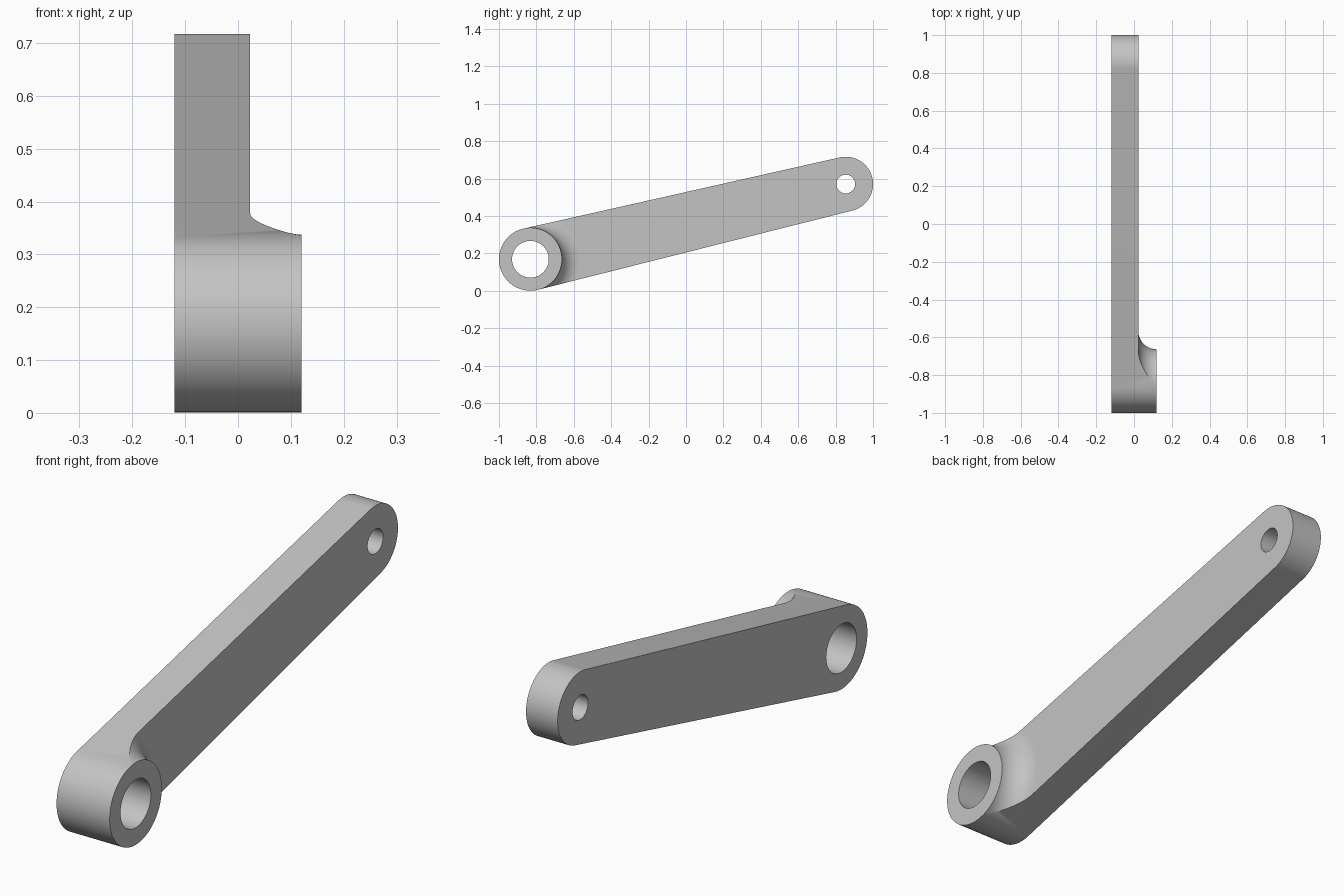
import bpy, bmesh
from math import pi, sin, cos, atan2, acos, hypot, radians
from mathutils import Matrix, Vector

cube = bpy.data.objects.get("Cube")
if cube:
    bpy.data.objects.remove(cube, do_unlink=True)

BIG, BIG_R, BIG_HOLE = (-0.832, 0.169), 0.168, 0.098
SMALL, SMALL_R, SMALL_HOLE = (0.854, 0.571), 0.146, 0.05
BACK, PLATE, FRONT = -0.12, 0.023, 0.12

steel = bpy.data.materials.new("steel grey")
steel.use_nodes = True
grey = (0.55, 0.55, 0.55, 1)
steel.diffuse_color = grey
steel.node_tree.nodes["Principled BSDF"].inputs["Base Color"].default_value = grey


def make_object(name, bm):
    bmesh.ops.recalc_face_normals(bm, faces=bm.faces)
    mesh = bpy.data.meshes.new(name)
    bm.to_mesh(mesh)
    bm.free()
    mesh.materials.append(steel)
    obj = bpy.data.objects.new(name, mesh)
    bpy.context.collection.objects.link(obj)
    return obj


def arc(centre, radius, start, end, steps):
    angles = [start + (end - start) * i / steps for i in range(steps + 1)]
    return [(centre[0] + radius * cos(a), centre[1] + radius * sin(a)) for a in angles]


def prism(name, outline, x0, x1):
    bm = bmesh.new()
    face = bm.faces.new([bm.verts.new((x0, y, z)) for y, z in outline])
    ext = bmesh.ops.extrude_face_region(bm, geom=[face], use_keep_orig=True)
    verts = [g for g in ext["geom"] if isinstance(g, bmesh.types.BMVert)]
    bmesh.ops.translate(bm, vec=(x1 - x0, 0, 0), verts=verts)
    return make_object(name, bm)


def subtract(target, cutter):
    cutter.hide_render = True
    mod = target.modifiers.new("cut", "BOOLEAN")
    mod.operation, mod.solver, mod.object = "DIFFERENCE", "EXACT", cutter
    bpy.context.view_layer.objects.active = target
    bpy.ops.object.modifier_apply(modifier=mod.name)
    bpy.data.objects.remove(cutter, do_unlink=True)


# Arm blank: two round ends joined by tangent lines
dy, dz = SMALL[0] - BIG[0], SMALL[1] - BIG[1]
tilt = atan2(dz, dy)
spread = acos((BIG_R - SMALL_R) / hypot(dy, dz))
outline = (arc(BIG, BIG_R, tilt + spread, tilt + 2 * pi - spread, 56)
           + arc(SMALL, SMALL_R, tilt - spread, tilt + spread, 56))
arm = prism("crank_arm", outline, BACK, FRONT)

# Turned relief around the boss, leaving a concave fillet down to the plate
fillet = FRONT - PLATE
rim = BIG_R + 0.0006
profile = arc((rim + fillet, FRONT), fillet, pi, 1.5 * pi, 16)
profile += [(3, PLATE), (3, 0.3), (rim, 0.3)]
bm = bmesh.new()
count = 128
rings = []
for i in range(count):
    a = tilt + 2 * pi * i / count
    rings.append([bm.verts.new((x, BIG[0] + r * cos(a), BIG[1] + r * sin(a)))
                  for r, x in profile])
for i, ring in enumerate(rings):
    following = rings[(i + 1) % count]
    for j in range(len(profile)):
        k = (j + 1) % len(profile)
        bm.faces.new((ring[j], ring[k], following[k], following[j]))
subtract(arm, make_object("relief_cutter", bm))

# Through holes at both ends
for centre, radius in ((BIG, BIG_HOLE), (SMALL, SMALL_HOLE)):
    circle = arc(centre, radius, 0, 2 * pi, 64)[:-1]
    subtract(arm, prism("hole_cutter", circle, -0.3, 0.3))

# Smooth curved walls, sharp rims
bpy.ops.object.select_all(action="DESELECT")
arm.select_set(True)
bpy.context.view_layer.objects.active = arm
bpy.ops.object.shade_smooth_by_angle(angle=radians(30))
